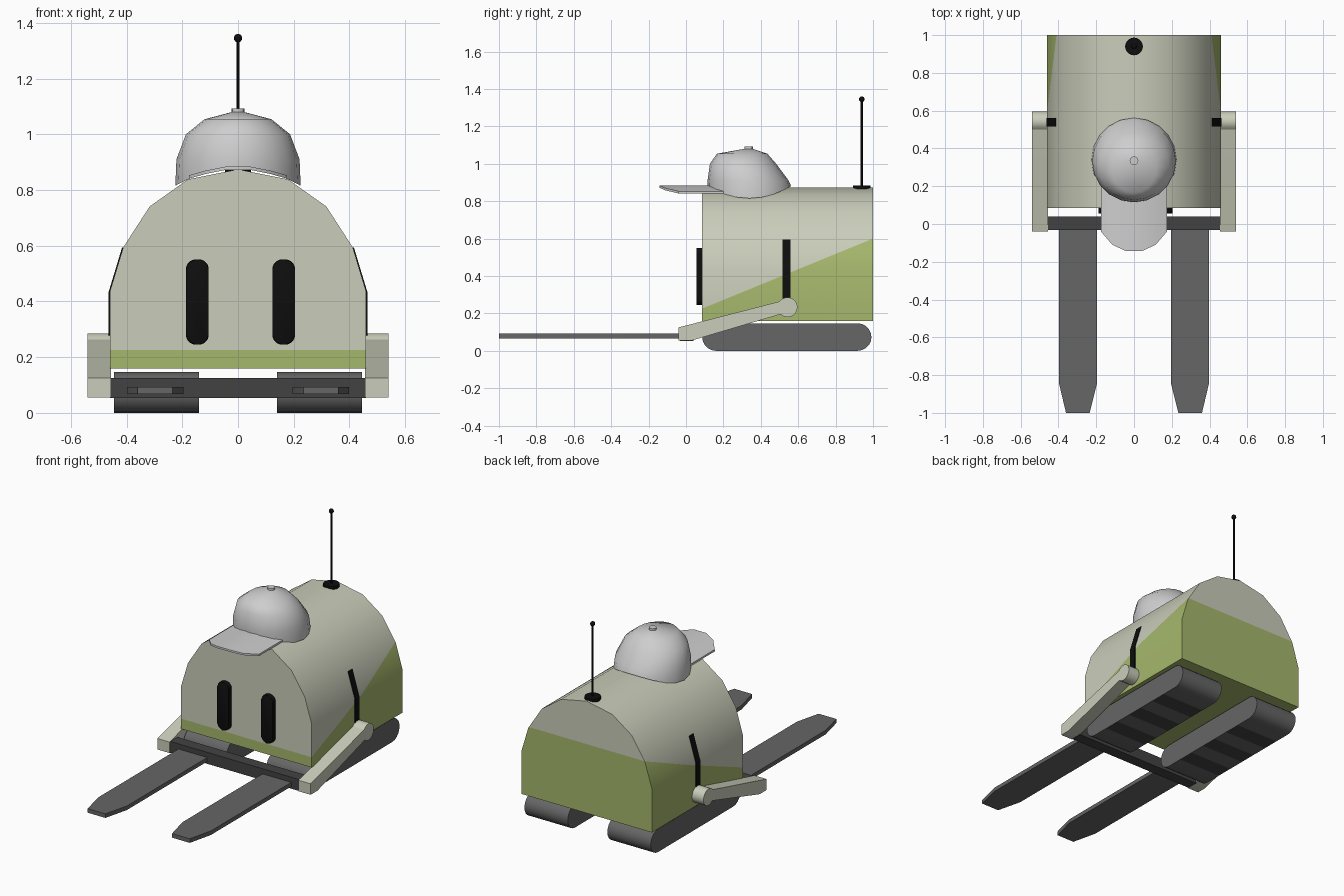
import bpy, bmesh, math
from mathutils import Matrix, Vector

if "Cube" in bpy.data.objects:
    bpy.data.objects.remove(bpy.data.objects["Cube"])


def mat(name, r, g, b):
    m = bpy.data.materials.new(name)
    lin = lambda c: ((c / 255 + 0.055) / 1.055) ** 2.4 if c > 10 else c / 255 / 12.92
    m.diffuse_color = (lin(r), lin(g), lin(b), 1)
    m.use_nodes = True
    m.node_tree.nodes["Principled BSDF"].inputs["Base Color"].default_value = m.diffuse_color
    return m


CREAM = mat("cream", 202, 205, 186)
GREEN = mat("moss_green", 165, 183, 108)
GREY = mat("mid_grey", 102, 102, 102)
DARK = mat("dark_grey", 66, 66, 66)
BLACK = mat("black", 14, 14, 14)
CAP = mat("light_grey", 206, 206, 207)


def finish(name, bm, mats, angle=30):
    bmesh.ops.recalc_face_normals(bm, faces=bm.faces)
    me = bpy.data.meshes.new(name)
    bm.to_mesh(me)
    bm.free()
    for m in mats:
        me.materials.append(m)
    ob = bpy.data.objects.new(name, me)
    bpy.context.collection.objects.link(ob)
    bpy.ops.object.select_all(action='DESELECT')
    ob.select_set(True)
    bpy.context.view_layer.objects.active = ob
    bpy.ops.object.shade_smooth_by_angle(angle=math.radians(angle))
    return ob


def prism(pts, axis, a, b):
    """Extrude a 2D outline along x, y or z from a to b."""
    place = {'x': lambda p, t: (t, p[0], p[1]),
             'y': lambda p, t: (p[0], t, p[1]),
             'z': lambda p, t: (p[0], p[1], t)}[axis]
    bm = bmesh.new()
    lo = [bm.verts.new(place(p, a)) for p in pts]
    hi = [bm.verts.new(place(p, b)) for p in pts]
    n = len(pts)
    for i in range(n):
        bm.faces.new((lo[i], lo[(i + 1) % n], hi[(i + 1) % n], hi[i]))
    bm.faces.new(lo)
    bm.faces.new(hi)
    return bm


def arc(cx, cy, r, a0, a1, n):
    return [(cx + r * math.cos(math.radians(a0 + (a1 - a0) * i / n)),
             cy + r * math.sin(math.radians(a0 + (a1 - a0) * i / n))) for i in range(n + 1)]


def cylinder(name, y, z0, z1, r, m, n=20):
    finish(name, prism(arc(0, y, r, 0, 360 - 360 / n, n - 1), 'z', z0, z1), [m])


# body: arched hull with a slanted green lower part
half = [(0.46, 0.16), (0.46, 0.435), (0.412, 0.594), (0.317, 0.741), (0.18, 0.838)]
outline = half + [(0, 0.874)] + [(-x, z) for x, z in reversed(half)]
bm = prism(outline, 'y', 0.085, 1.0)
co, no = Vector((0, 0.085, 0.225)), Vector((0, -0.41, 1)).normalized()
bmesh.ops.bisect_plane(bm, geom=bm.verts[:] + bm.edges[:] + bm.faces[:],
                       plane_co=co, plane_no=no)
for f in bm.faces:
    f.material_index = int((f.calc_center_median() - co).dot(no) < 0)
finish("body", bm, [CREAM, GREEN])

# eyes: rounded upright bars
for cx, side in ((-0.146, "left"), (0.164, "right")):
    r, hw = 0.036, 0.041
    pts = []
    for sx, sz, a in ((1, 1, 0), (-1, 1, 90), (-1, -1, 180), (1, -1, 270)):
        pts += arc(cx + sx * (hw - r), 0.398 + sz * (0.153 - r), r, a, a + 90, 6)
    bm = prism(pts, 'y', 0.055, 0.09)
    rim = [e for e in bm.edges if all(v.co.y < 0.06 for v in e.verts)]
    bmesh.ops.bevel(bm, geom=rim, offset=0.008, segments=2, profile=0.5, affect='EDGES')
    finish(side + "_eye", bm, [BLACK])

for s, side in ((-1, "left"), (1, "right")):
    # track: stadium belt with alternating tread bands
    r, y0, y1, n = 0.0735, 0.16, 0.918, 7
    pts = arc(y0, r, r, 90, 270, 10)
    pts += [(y0 + (y1 - y0) * i / n, 0) for i in range(1, n)]
    pts += arc(y1, r, r, -90, 90, 10)
    pts += [(y1 - (y1 - y0) * i / n, 2 * r) for i in range(1, n)]
    bm = prism(pts, 'x', s * 0.14, s * 0.445)
    bm.normal_update()
    for f in bm.faces:
        c = f.calc_center_median()
        if abs(f.normal.z) > 0.999:
            f.material_index = int((c.y - y0) / (y1 - y0) * n + 0.01) % 2
    finish(side + "_track", bm, [GREY, DARK])

    # arm with rounded pivot
    pts = [(-0.04, 0.055), (-0.04, 0.125), (0.485, 0.26)]
    pts += arc(0.543, 0.233, 0.053, 145, -135, 14) + [(0.03, 0.055)]
    finish(side + "_arm", prism(pts, 'x', s * 0.455, s * 0.54), [CREAM])

    # arm slot: thin plate that follows the hull
    t = 0.004
    pts = [(0.45, 0.22), (0.46 + t, 0.22), (0.46 + t, 0.435), (0.412 + t, 0.594),
           (0.408, 0.594), (0.45, 0.435)]
    finish(side + "_arm_slot", prism([(s * x, z) for x, z in pts], 'y', 0.517, 0.56), [BLACK], 10)

    # fork tine with tapered tip
    pts = [(0.195, 0.0), (0.398, 0.0), (0.398, -0.84), (0.36, -1), (0.235, -1), (0.195, -0.84)]
    finish(side + "_fork", prism([(s * x, y) for x, y in pts], 'z', 0.067, 0.093), [GREY])

# crossbar between the arms
finish("crossbar", prism([(-0.032, 0.053), (0.04, 0.053), (0.04, 0.126), (-0.032, 0.126)],
                         'x', -0.46, 0.46), [DARK])

# cap crown: stacked rings, base draped over the hull
rings = [(0.339, 0.225, 0.223, 0.88), (0.332, 0.221, 0.217, 0.91), (0.305, 0.187, 0.177, 1.0),
         (0.30, 0.12, 0.135, 1.054), (0.335, 0.022, 0.022, 1.08)]
bm = bmesh.new()
n = 20
loops = []
for k, (cy, rx, ry, z) in enumerate(rings):
    loop = []
    for i in range(n):
        a = 2 * math.pi * i / n
        drop = 0.065 * math.cos(a) ** 2 if k == 0 else 0
        loop.append(bm.verts.new((rx * math.cos(a), cy + ry * math.sin(a), z - drop)))
    loops.append(loop)
for a, b in zip(loops, loops[1:]):
    for i in range(n):
        bm.faces.new((a[i], a[(i + 1) % n], b[(i + 1) % n], b[i]))
bm.faces.new(loops[-1])
finish("cap_crown", bm, [CAP], 60)
cylinder("cap_button", 0.335, 1.075, 1.092, 0.023, CAP, 12)

# cap brim: drooping sheet with a rounded front
cols = [(0.175, -0.04, 0.841), (0.115, -0.11, 0.858), (0.045, -0.142, 0.872)]
cols = [(-x, y, z) for x, y, z in cols] + cols[::-1]
bm = bmesh.new()
grid = [[bm.verts.new((x, y, z + dz)) for y, dz in ((yf, 0), (0.2, 0), (0.2, 0.012), (yf, 0.012))]
        for x, yf, z in cols]
for a, b in zip(grid, grid[1:]):
    for i in range(4):
        bm.faces.new((a[i], a[(i + 1) % 4], b[(i + 1) % 4], b[i]))
bm.faces.new(grid[0])
bm.faces.new(grid[-1])
finish("cap_brim", bm, [CAP])

# antenna
cylinder("antenna_base", 0.94, 0.86, 0.885, 0.047, BLACK)
cylinder("antenna_rod", 0.94, 0.88, 1.345, 0.006, BLACK, 10)
bm = bmesh.new()
bmesh.ops.create_uvsphere(bm, u_segments=12, v_segments=8, radius=0.015,
                          matrix=Matrix.Translation((0, 0.94, 1.345)))
finish("antenna_tip", bm, [BLACK], 60)
